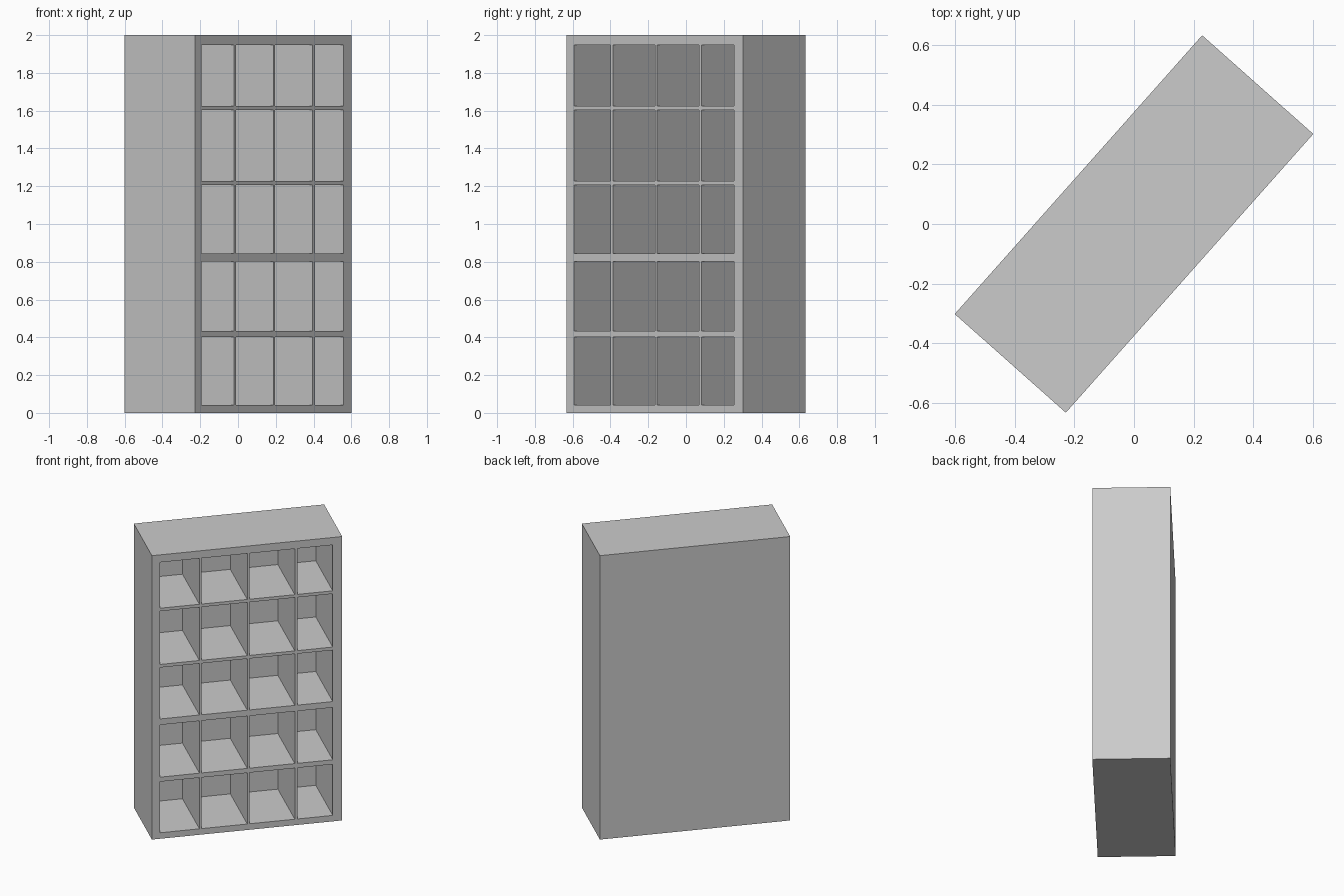
import bpy, bmesh, math
from mathutils import Matrix, Vector

if "Cube" in bpy.data.objects:
    bpy.data.objects.remove(bpy.data.objects["Cube"])

W, D, H = 1.249, 0.498, 2.0
DEPTH = 0.467
TURN = math.radians(48.4)

# Grid lines: frame strips and openings alternate in both directions
xs = [0, .054, .312, .327, .626, .641, .938, .957, 1.187, W]
zs = [0, .042, .402, .434, .802, .844, 1.206, 1.228, 1.603, 1.624, 1.947, H]

bm = bmesh.new()
grid = [[bm.verts.new((x - W / 2, -D / 2, z)) for z in zs] for x in xs]

# Front frame, keeping track of the openings
cells = []
for i in range(len(xs) - 1):
    for k in range(len(zs) - 1):
        f = bm.faces.new((grid[i][k], grid[i + 1][k], grid[i + 1][k + 1], grid[i][k + 1]))
        if i % 2 and k % 2:
            cells.append(f)

# Outer case: sides, top, bottom and back pulled from the frame's border
border = [e for e in bm.edges if e.is_boundary]
ext = bmesh.ops.extrude_edge_only(bm, edges=border)["geom"]
for v in ext:
    if isinstance(v, bmesh.types.BMVert):
        v.co.y = D / 2
bmesh.ops.holes_fill(bm, edges=[e for e in bm.edges if e.is_boundary], sides=0)

# Compartments pushed in from the front
for f in bmesh.ops.extrude_discrete_faces(bm, faces=cells)["faces"]:
    bmesh.ops.translate(bm, verts=f.verts, vec=Vector((0, DEPTH, 0)))

bmesh.ops.recalc_face_normals(bm, faces=bm.faces)
bm.transform(Matrix.Rotation(TURN, 4, 'Z'))

mesh = bpy.data.meshes.new("bookcase")
bm.to_mesh(mesh)
bm.free()
obj = bpy.data.objects.new("bookcase", mesh)
bpy.context.collection.objects.link(obj)
